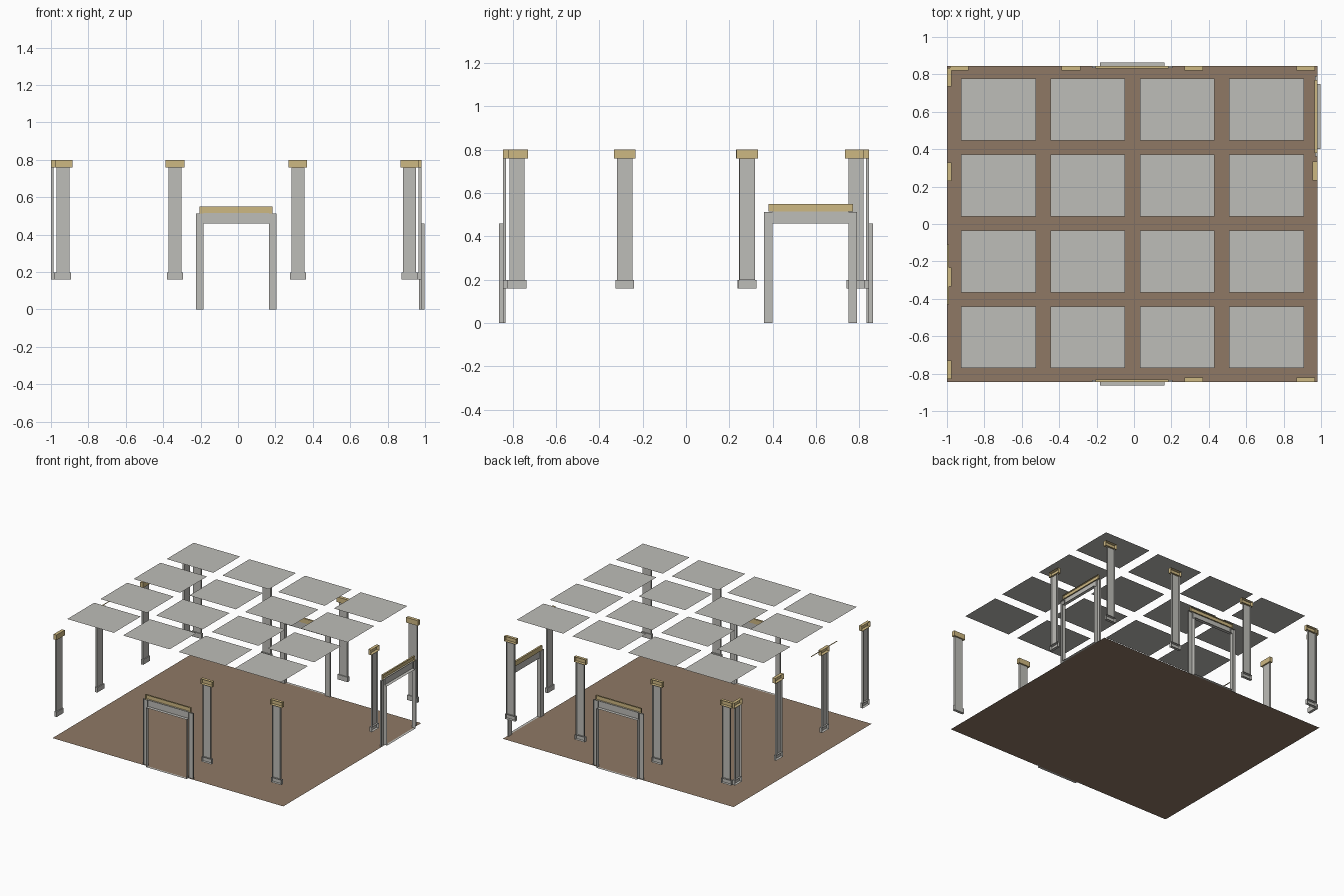
import bpy, bmesh

if "Cube" in bpy.data.objects:
    bpy.data.objects.remove(bpy.data.objects["Cube"])


def material(name, srgb):
    m = bpy.data.materials.new(name)
    lin = [(c / 255 / 12.92 if c < 11 else ((c / 255 + 0.055) / 1.055) ** 2.4) for c in srgb]
    m.diffuse_color = (*lin, 1)
    m.use_nodes = True
    m.node_tree.nodes["Principled BSDF"].inputs["Base Color"].default_value = m.diffuse_color
    return m


GREY = material("pale_grey", (190, 189, 184))
GOLD = material("gold_tan", (206, 184, 130))
BROWN = material("floor_brown", (143, 121, 101))

# Each wall maps (u along wall, d inward depth, z) to world space
X0, X1, Y = -1.0, 0.98, 0.845
WALLS = {
    "front": lambda u, d, z: (u, -Y + d, z),
    "back": lambda u, d, z: (u, Y - d, z),
    "left": lambda u, d, z: (X0 + d, u, z),
    "right": lambda u, d, z: (X1 - d, u, z),
}


def shell(bm, wall, u0, u1, d0, d1, z0, z1, mat, skip):
    """Box on a wall with some faces left open."""
    f = WALLS[wall]
    v = {(i, j, k): bm.verts.new(f((u0, u1)[i], (d0, d1)[j], (z0, z1)[k]))
         for i in (0, 1) for j in (0, 1) for k in (0, 1)}
    faces = {
        "outer": [(0, 0, 0), (1, 0, 0), (1, 0, 1), (0, 0, 1)],
        "inner": [(0, 1, 0), (0, 1, 1), (1, 1, 1), (1, 1, 0)],
        "low_side": [(0, 0, 0), (0, 0, 1), (0, 1, 1), (0, 1, 0)],
        "high_side": [(1, 0, 0), (1, 1, 0), (1, 1, 1), (1, 0, 1)],
        "bottom": [(0, 0, 0), (0, 1, 0), (1, 1, 0), (1, 0, 0)],
        "top": [(0, 0, 1), (1, 0, 1), (1, 1, 1), (0, 1, 1)],
    }
    for name, keys in faces.items():
        if name not in skip:
            face = bm.faces.new([v[k] for k in keys])
            face.material_index = mat
            if wall in ("back", "left"):
                face.normal_flip()


def finish(bm, name, mats):
    me = bpy.data.meshes.new(name)
    bm.to_mesh(me)
    bm.free()
    for m in mats:
        me.materials.append(m)
    ob = bpy.data.objects.new(name, me)
    bpy.context.collection.objects.link(ob)


def rect(name, x0, x1, y0, y1, z, mat, flip=False):
    bm = bmesh.new()
    f = bm.faces.new([bm.verts.new(p) for p in
                      ((x0, y0, z), (x1, y0, z), (x1, y1, z), (x0, y1, z))])
    if flip:
        f.normal_flip()
    finish(bm, name, [mat])


def pilaster(wall, u):
    bm = bmesh.new()
    shell(bm, wall, u - .043, u + .043, 0, .021, .16, .198, 0, ("outer",))          # base
    shell(bm, wall, u - .035, u + .035, 0, .014, .198, .76, 0,
          ("outer", "top", "bottom"))                                               # shaft
    shell(bm, wall, u - .05, u + .05, 0, .025, .76, .80, 1, ("outer",))             # capital
    finish(bm, wall + "_pilaster", [GREY, GOLD])


def doorway(wall, c):
    bm = bmesh.new()
    for s in (-1, 1):                                                               # jambs
        a, b = sorted((c + s * .175, c + s * .215))
        shell(bm, wall, a, b, 0, .012, 0, .512, 0, ("outer",))
    shell(bm, wall, c - .175, c + .175, 0, .008, .46, .515, 0,
          ("outer", "low_side", "high_side"))                                       # head
    shell(bm, wall, c - .195, c + .195, 0, .014, .514, .55, 1, ("outer",))          # lintel
    shell(bm, wall, c - .173, c + .173, -.018, 0, 0, .46, 0, ("outer", "inner"))    # reveal
    finish(bm, wall + "_doorway", [GREY, GOLD])


# Floor
rect("floor", X0, X1, -Y, Y, 0, BROWN)

# Ceiling panels, 4 x 4
for i in range(4):
    for j in range(4):
        cx, cy = -.008 + (i - 1.5) * .478, .003 + (j - 1.5) * .406
        rect("ceiling_panel", cx - .2, cx + .2, cy - .165, cy + .165, .915, GREY, True)

# Pilasters
for wall, spots in {"front": (.32, .918), "back": (-.935, -.337, .32, .918),
                    "left": (-.78, -.283, .28, .785), "right": (.283,)}.items():
    for u in spots:
        pilaster(wall, u)

# Doorways
for wall, c in (("front", -.01), ("back", -.01), ("right", .575)):
    doorway(wall, c)

# Thin moulding strip on the left wall
rect("moulding_strip", -1, -.99, -.43, -.11, .799, GOLD)
